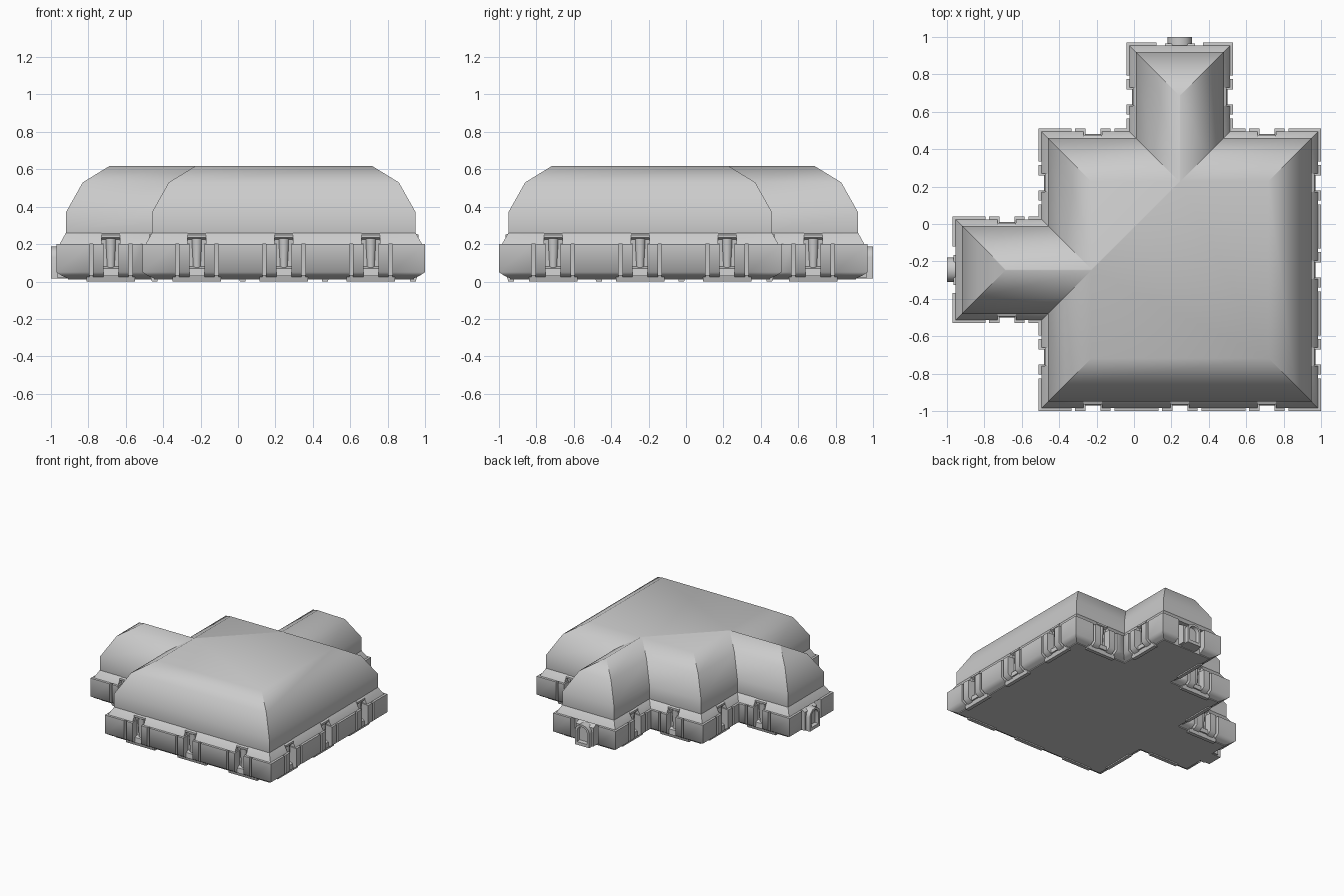
import bpy, bmesh, math
from mathutils import Vector

cube = bpy.data.objects.get("Cube")
if cube:
    bpy.data.objects.remove(cube)

grey = bpy.data.materials.new("plain_grey")
grey.use_nodes = True
colour = (0.6, 0.6, 0.6, 1)
grey.diffuse_color = colour
grey.node_tree.nodes["Principled BSDF"].inputs["Base Color"].default_value = colour

# Footprint: square hall with a wing at the back and a wing on the right side
OUTLINE = [Vector(p) for p in [
    (-.51, -1), (1, -1), (1, .51), (.53, .51), (.53, .97), (-.04, .97),
    (-.04, .51), (-.51, .51), (-.51, .04), (-.97, .04), (-.97, -.53), (-.51, -.53)]]
N = len(OUTLINE)


def loft(bm, rings):
    """Skin a stack of closed rings and cap both ends."""
    loops = [[bm.verts.new(p) for p in ring] for ring in rings]
    for lower, upper in zip(loops, loops[1:]):
        n = len(lower)
        for i in range(n):
            j = (i + 1) % n
            bm.faces.new((lower[i], lower[j], upper[j], upper[i]))
    bm.faces.new(loops[0][::-1])
    bm.faces.new(loops[-1])


def finish(name, bm, angle):
    bmesh.ops.recalc_face_normals(bm, faces=bm.faces)
    mesh = bpy.data.meshes.new(name)
    bm.to_mesh(mesh)
    bm.free()
    mesh.materials.append(grey)
    obj = bpy.data.objects.new(name, mesh)
    bpy.context.collection.objects.link(obj)
    bpy.ops.object.select_all(action='DESELECT')
    obj.select_set(True)
    bpy.context.view_layer.objects.active = obj
    bpy.ops.object.shade_smooth_by_angle(angle=math.radians(angle))
    return obj


class Edge:
    """One wall of the footprint, addressed by distance along, inset and height."""
    def __init__(self, i):
        self.start = OUTLINE[i]
        span = OUTLINE[(i + 1) % N] - self.start
        self.length = span.length
        self.dir = span.normalized()
        self.inward = Vector((-self.dir.y, self.dir.x))

    def at(self, along, inset, z):
        p = self.start + self.dir * along + self.inward * inset
        return (p.x, p.y, z)


edges = [Edge(i) for i in range(N)]
# +1 at outer corners, -1 at inner corners, for mitred ends
turn = [1 if edges[i - 1].dir.cross(edges[i].dir) > 0 else -1 for i in range(N)]


def inset_outline(d, z):
    ring = []
    for i in range(N):
        p = OUTLINE[i] + d * (edges[i].inward + edges[i - 1].inward)
        ring.append((p.x, p.y, z))
    return ring


# Hall body and hipped roof
bm = bmesh.new()
loft(bm, [inset_outline(d, z) for d, z in
          [(.06, .01), (.06, .2), (.05, .26), (.05, .37), (.14, .53), (.282, .617)]])
finish("hall_roof", bm, 40)

BLOCK = [(.065, .015), (.03, .03), (0, .05), (0, .2), (.065, .205)]
EAVE = [(.065, .2), (.016, .2), (.05, .26), (.065, .27)]
PLINTH = [(.08, 0), (.05, 0), (.04, .035), (.08, .035)]
FOOT = [(.08, .03), (.03, .03), (.035, .07), (.08, .09)]
CAP = [(.08, .215), (.035, .235), (.035, .25), (.08, .27)]


def bar(bm, i, profile, a, b):
    """Run a wall profile from a to b, mitred where it reaches a corner."""
    e = edges[i]
    ma = turn[i] if a <= 0 else 0
    mb = turn[(i + 1) % N] if b >= e.length else 0
    a, b = max(a, 0), min(b, e.length)
    loft(bm, [[e.at(a + d * ma, d, z) for d, z in profile],
              [e.at(b - d * mb, d, z) for d, z in profile]])


def arch(e, scale, inset):
    """Round-topped door outline on a wing end."""
    half, base, spring = .065 * scale, .1 - .085 * scale, .13
    pts = [(-half, base), (half, base)]
    for k in range(7):
        t = math.pi * k / 6
        pts.append((half * math.cos(t), spring + half * .9 * math.sin(t)))
    return [e.at(e.length / 2 + s, inset, z) for s, z in pts]


blocks, eaves, plinths, pilasters, doors = [bmesh.new() for _ in range(5)]
for i, e in enumerate(edges):
    L = e.length
    convex = turn[i] > 0, turn[(i + 1) % N] > 0
    # Wing ends: corner blocks, surround and arched door
    if all(convex) and L < 1:
        for a, b in [(0, .16), (L - .16, L)]:
            bar(blocks, i, BLOCK, a, b)
        bar(eaves, i, EAVE, 0, L)
        bar(doors, i, [(.065, .02), (.005, .02), (.005, .17), (.065, .2)],
            L / 2 - .08, L / 2 + .08)
        loft(doors, [arch(e, s, d) for s, d in
                     [(1, .06), (1, -.03), (.7, -.03), (.65, 0)]])
        continue
    # Bay centres along the wall
    if L > 1:
        bays = [L / 2 + k * .465 for k in (-1, 0, 1)]
    else:
        bays = [.29 if convex[0] else L - .29]
    stops = [0] + bays + [L]
    for j, (a, b) in enumerate(zip(stops, stops[1:])):
        first, last = j == 0, j == len(stops) - 2
        bar(blocks, i, BLOCK, a if first else a + .115, b if last else b - .115)
        bar(eaves, i, EAVE, a if first else a + .05, b if last else b - .05)
    for c in bays:
        for side in (-1, 1):
            lo, hi = sorted((c + side * .04, c + side * .095))
            bar(blocks, i, BLOCK, lo, hi)
        bar(plinths, i, PLINTH, c - .13, c + .13)
        bar(pilasters, i, FOOT, c - .05, c + .05)
        bar(pilasters, i, CAP, c - .05, c + .05)
        # Tapered round shaft
        loft(pilasters, [[e.at(c + r * math.cos(k * math.pi / 4),
                               .066 + r * math.sin(k * math.pi / 4), z)
                          for k in range(8)]
                         for r, z in [(.02, .05), (.024, .12), (.03, .23)]])

finish("wall_blocks", blocks, 60)
finish("eave_flares", eaves, 40)
finish("plinths", plinths, 40)
finish("pilasters", pilasters, 50)
finish("wing_doors", doors, 40)
